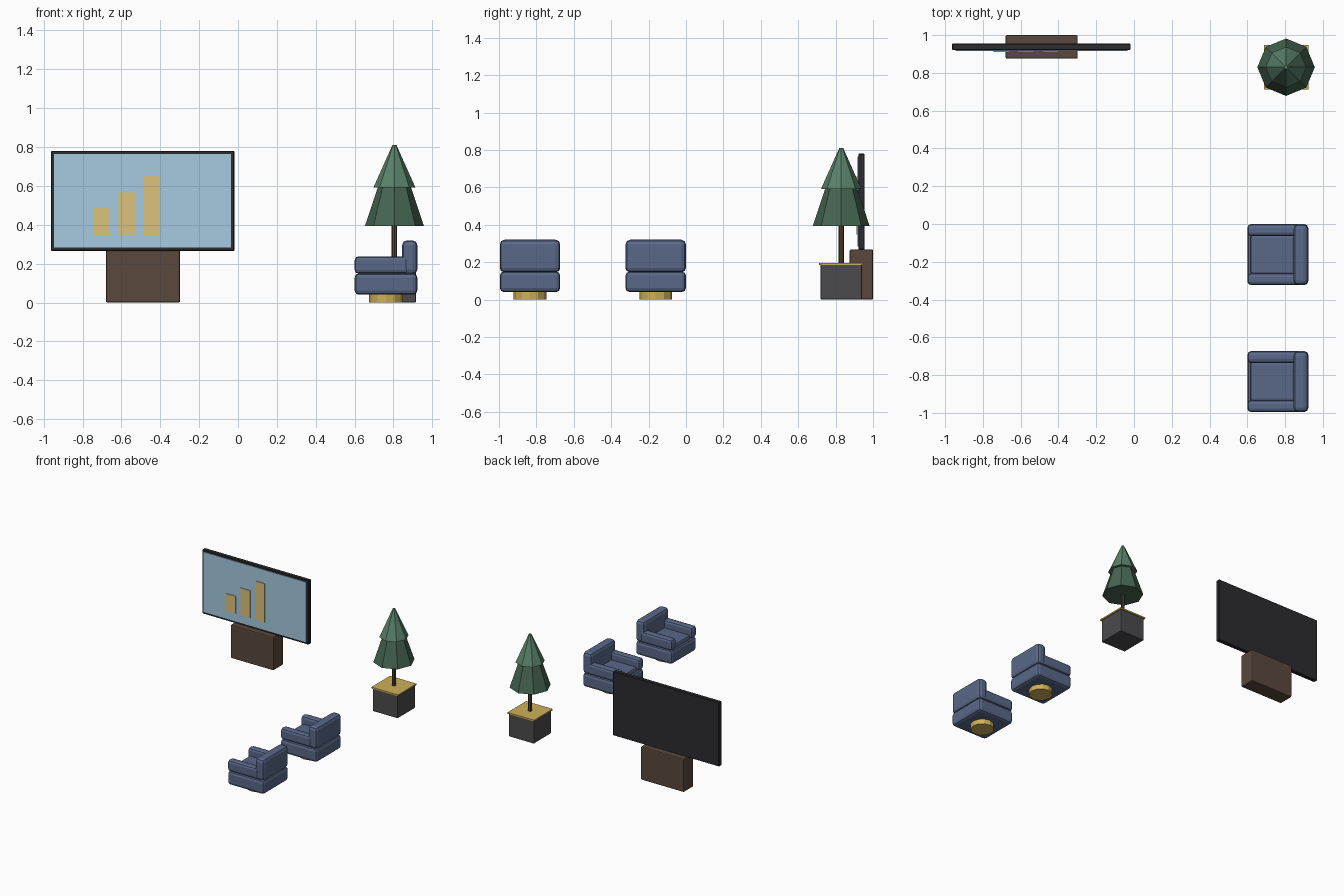
import bpy
import math

if "Cube" in bpy.data.objects:
    bpy.data.objects.remove(bpy.data.objects["Cube"])


def mat(name, r, g, b):
    m = bpy.data.materials.new(name)
    m.diffuse_color = (r, g, b, 1)
    m.use_nodes = True
    m.node_tree.nodes["Principled BSDF"].inputs["Base Color"].default_value = m.diffuse_color
    return m


BLUE = mat("blue fabric", 0.10, 0.14, 0.25)
GOLD = mat("gold", 0.62, 0.43, 0.10)
BROWN = mat("brown wood", 0.10, 0.065, 0.045)
BLACK = mat("black frame", 0.025, 0.025, 0.03)
SKY = mat("pale blue panel", 0.38, 0.60, 0.75)
YELLOW = mat("yellow bars", 0.72, 0.54, 0.20)
DARK = mat("dark grey pot", 0.07, 0.07, 0.075)
GREEN = mat("dark green", 0.06, 0.13, 0.08)
LEAF = mat("light green", 0.10, 0.22, 0.14)


def box(name, x, y, z, material, bevel=0.0, segments=2):
    """Box from (min, max) ranges on each axis."""
    bpy.ops.mesh.primitive_cube_add(
        size=1, location=[(a + b) / 2 for a, b in (x, y, z)])
    o = bpy.context.object
    o.name = name
    o.scale = [b - a for a, b in (x, y, z)]
    bpy.ops.object.transform_apply(location=False, rotation=False, scale=True)
    o.data.materials.append(material)
    if bevel:
        m = o.modifiers.new("bevel", 'BEVEL')
        m.width = bevel
        m.segments = segments
    return o


def cone(name, x, y, z, r1, r2, sides, material):
    bpy.ops.mesh.primitive_cone_add(
        vertices=sides, radius1=r1, radius2=r2, depth=z[1] - z[0],
        location=(x, y, (z[0] + z[1]) / 2))
    o = bpy.context.object
    o.name = name
    o.data.materials.append(material)
    return o


# Armchairs facing -x
for tag, cy in (("rear", -0.162), ("front", -0.834)):
    cx, h = 0.7615, 0.1615
    cone(f"{tag}_chair_foot", cx, cy, (0, 0.045), 0.087, 0.087, 12, GOLD)
    box(f"{tag}_chair_base", (cx - h, cx + h), (cy - h, cy + h),
        (0.04, 0.15), BLUE, 0.022)
    box(f"{tag}_chair_cushion", (cx - 0.145, cx + 0.09),
        (cy - 0.105, cy + 0.105), (0.13, 0.18), BLUE, 0.014)
    box(f"{tag}_chair_back", (cx + 0.083, cx + h), (cy - h, cy + h),
        (0.145, 0.32), BLUE, 0.025)
    for side in (-1, 1):
        ys = sorted((cy + side * h, cy + side * 0.098))
        box(f"{tag}_chair_arm", (cx - h, cx + 0.12), ys,
            (0.148, 0.238), BLUE, 0.02)

# Display on a pedestal
box("pedestal", (-0.68, -0.298), (0.875, 1.0), (0, 0.268), BROWN, 0.008)
box("screen_frame", (-0.963, -0.018), (0.921, 0.955), (0.265, 0.78), BLACK, 0.004, 1)
box("screen_panel", (-0.946, -0.035), (0.916, 0.93), (0.283, 0.765), SKY)
for i, top in enumerate((0.487, 0.567, 0.657)):
    c = -0.702 + i * 0.129
    box("chart_bar", (c - 0.043, c + 0.043), (0.911, 0.925), (0.348, top), YELLOW)

# Potted tree
tx, ty = 0.805, 0.83
box("pot", (tx - 0.111, tx + 0.111), (ty - 0.111, ty + 0.111), (0, 0.187), DARK, 0.006)
box("pot_rim", (tx - 0.118, tx + 0.118), (ty - 0.118, ty + 0.118), (0.184, 0.195), GOLD)
cone("trunk", tx, ty, (0.19, 0.42), 0.014, 0.014, 8, BROWN)
cone("lower_foliage", tx, ty, (0.393, 0.595), 0.152, 0.085, 8, GREEN)
cone("upper_foliage", tx, ty, (0.592, 0.811), 0.108, 0.01, 8, LEAF)
